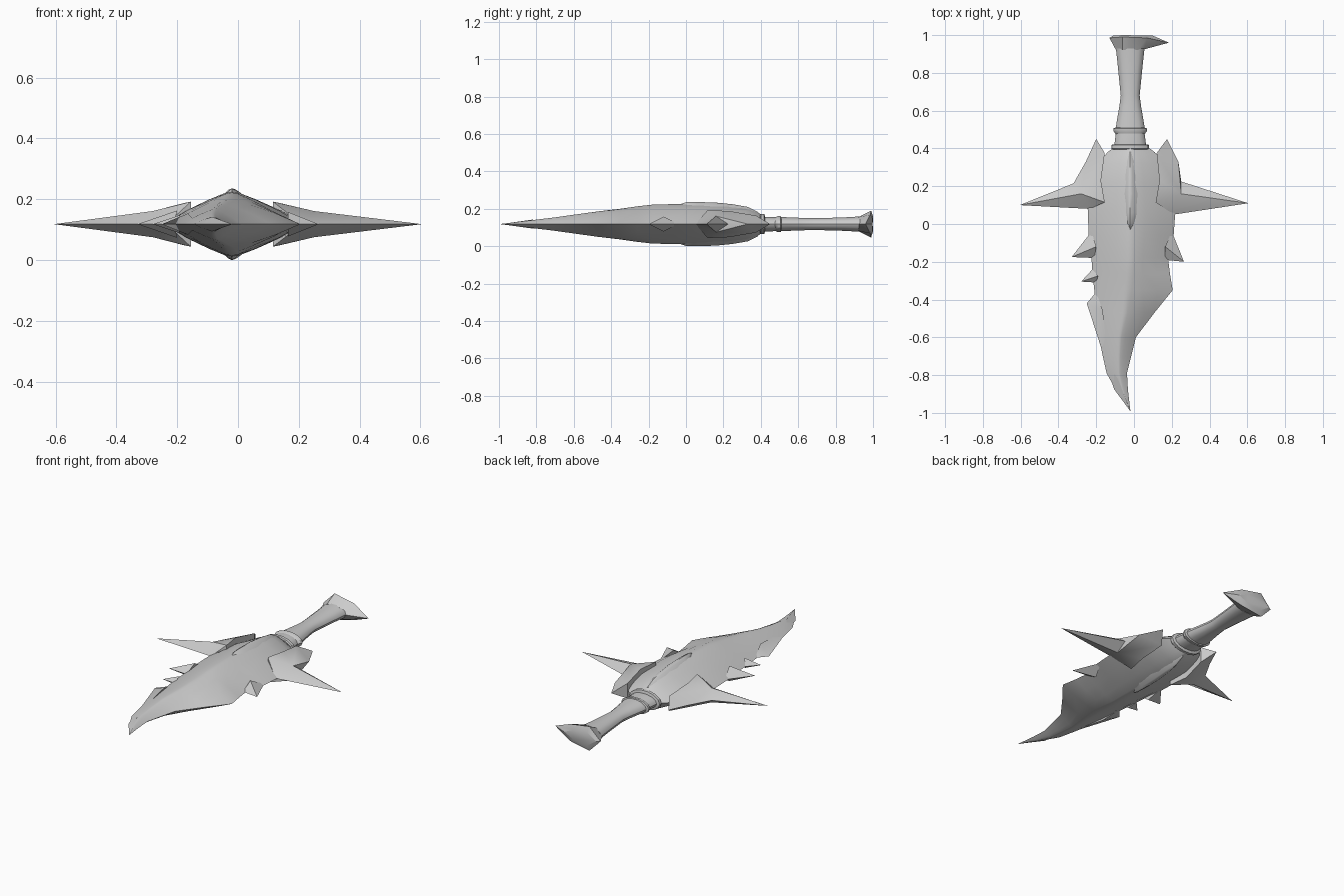
import bpy, bmesh, math
from mathutils import Vector

if "Cube" in bpy.data.objects:
    bpy.data.objects.remove(bpy.data.objects["Cube"])

Z = 0.118  # height of the flat symmetry plane
steel = bpy.data.materials.new("grey_steel")
steel.diffuse_color = (0.6, 0.6, 0.6, 1)
steel.use_nodes = True
steel.node_tree.nodes["Principled BSDF"].inputs["Base Color"].default_value = steel.diffuse_color


def finish(name, verts, faces, angle=35):
    me = bpy.data.meshes.new(name)
    me.from_pydata([(x, y, z + Z) for x, y, z in verts], [], faces)
    bm = bmesh.new()
    bm.from_mesh(me)
    bmesh.ops.remove_doubles(bm, verts=bm.verts, dist=0.0004)
    bmesh.ops.recalc_face_normals(bm, faces=bm.faces)
    bm.to_mesh(me)
    bm.free()
    me.materials.append(steel)
    ob = bpy.data.objects.new(name, me)
    bpy.context.collection.objects.link(ob)
    bpy.ops.object.select_all(action='DESELECT')
    ob.select_set(True)
    bpy.context.view_layer.objects.active = ob
    bpy.ops.object.shade_smooth_by_angle(angle=math.radians(angle))
    return ob


def loft(name, rings, angle=35):
    n = len(rings[0])
    verts = [p for r in rings for p in r]
    faces = [(k * n + i, k * n + (i + 1) % n, (k + 1) * n + (i + 1) % n, (k + 1) * n + i)
             for k in range(len(rings) - 1) for i in range(n)]
    faces += [tuple(range(n)), tuple(range(len(verts) - n, len(verts)))]
    return finish(name, verts, faces, angle)


def lens(y, left, right, mid, h, yl=None, yr=None):
    """Bulged diamond section; the two edges may sit at their own y."""
    yl = y if yl is None else yl
    yr = y if yr is None else yr
    top = []
    for f, g in ((0, 0), (.33, .42), (.67, .76), (.9, .96)):
        top.append((left + (mid - left) * f, yl + (y - yl) * f, h * g))
    top.append((mid, y, h))
    for f, g in ((.9, .96), (.67, .76), (.33, .42), (0, 0)):
        top.append((right + (mid - right) * f, yr + (y - yr) * f, h * g))
    return top + [(x, yy, -z) for x, yy, z in top[-2:0:-1]]


def oval(y, rx, rz, cx=-.02, n=14):
    return [(cx + rx * math.cos(a), y, rz * math.sin(a))
            for a in (2 * math.pi * i / n for i in range(n))]


# Blade: broad body running down to a hooked point
loft("blade", [lens(*s) for s in (
    (.41, -.10, .07, -.02, .045), (.38, -.14, .11, -.02, .065), (.32, -.19, .16, -.02, .086),
    (.22, -.23, .20, -.02, .10), (.08, -.245, .22, -.02, .107), (-.06, -.24, .21, -.02, .107),
    (-.18, -.225, .18, -.02, .104), (-.26, -.22, .19, -.025, .095),
    (-.35, -.21, .205, -.035, .082), (-.47, -.20, .108, -.05, .068),
    (-.60, -.185, .01, -.075, .05), (-.70, -.165, -.015, -.08, .036),
    (-.79, -.145, -.037, -.08, .025), (-.88, -.095, -.032, -.06, .014),
    (-.99, -.021, -.019, -.02, .001))], 40)

# Raised tongue over the root of the blade
loft("raised_tongue", [lens(*s) for s in (
    (-.035, -.03, 0, -.02, .105), (0, -.10, .08, -.02, .117), (.06, -.13, .12, -.02, .118),
    (.16, -.14, .12, -.02, .115), (.25, -.13, .10, -.02, .106), (.33, -.10, .07, -.02, .092),
    (.385, -.06, .03, -.02, .065))], 40)


# Guards: wing plates with a raised inner lip and a long side spike
def guard(name, p):
    """p: horn, three lip points, spike ridge, shoulder, notch, spike tip, heel."""
    n = len(p)
    top = [(0, 1, 5), (1, 2, 4), (1, 4, 5), (5, 4, 6), (6, 4, 7), (4, 8, 7), (2, 3, 4), (3, 8, 4)]
    verts = p + [(x, y, -z) for x, y, z in p]
    faces = top + [tuple(i + n for i in f) for f in top]
    faces += [(0, 1, 1 + n), (1, 2, 2 + n, 1 + n), (2, 3, 3 + n, 2 + n), (3, 8, 3 + n)]
    finish(name, verts, faces, 30)


guard("left_guard", [(-.20, .45, 0), (-.155, .375, .045), (-.175, .23, .07), (-.155, .115, .074),
                     (-.28, .16, .043), (-.255, .33, 0), (-.32, .215, 0), (-.605, .10, 0), (-.235, .08, 0)])
guard("right_guard", [(.175, .45, 0), (.12, .375, .045), (.135, .23, .07), (.115, .115, .074),
                      (.25, .16, .043), (.235, .33, 0), (.25, .225, 0), (.605, .11, 0), (.21, .05, 0)])


# Barbs along the cutting edges
def barb(name, a, b, tip, inner, h):
    verts = [(*a, 0), (*b, 0), (*tip, 0), (*inner, h), (*inner, -h)]
    finish(name, verts, [(0, 2, 3), (2, 1, 3), (1, 0, 3), (2, 0, 4), (1, 2, 4), (0, 1, 4)], 30)


barb("left_upper_barb", (-.225, -.04), (-.21, -.18), (-.33, -.175), (-.20, -.12), .045)
barb("left_middle_barb", (-.22, -.24), (-.20, -.31), (-.28, -.305), (-.19, -.275), .03)
barb("left_edge_fin", (-.20, -.36), (-.13, -.79), (-.25, -.42), (-.165, -.46), .035)
barb("right_barb", (.20, -.04), (.165, -.19), (.265, -.20), (.165, -.12), .04)
barb("point_fin", (-.155, -.72), (-.02, -.99), (-.105, -.875), (-.085, -.82), .024)

# Collar, neck and flared ring
loft("collar", [oval(.395, .095, .05), oval(.40, .10, .055),
                oval(.418, .10, .055), oval(.422, .09, .045)], 30)
loft("neck", [oval(.41, .085, .04), oval(.45, .08, .04), oval(.49, .075, .038)])
loft("flared_ring", [oval(.475, .075, .036), oval(.49, .088, .043),
                     oval(.506, .09, .044), oval(.51, .078, .036)], 30)

# Grip with a narrow waist
loft("grip", [oval(*s) for s in (
    (.50, .078, .039), (.55, .07, .037), (.62, .058, .034), (.68, .05, .033),
    (.76, .058, .034), (.85, .067, .037), (.93, .076, .042))])

# Pommel: hexagonal end plate drawn out to a beak on one side
end = [(.185, .96, 0), (.07, .985, .05), (-.06, .99, .072),
       (-.13, .985, 0), (-.06, .99, -.072), (.07, .985, -.05)]
base = [(.055, .925, 0), (.02, .92, .036), (-.06, .92, .037),
        (-.095, .92, 0), (-.06, .92, -.037), (.02, .92, -.036)]
back = [(.10, .997, 0), (.04, .998, .028), (-.05, 1.0, .04),
        (-.11, .998, 0), (-.05, 1.0, -.04), (.04, .998, -.028)]
loft("pommel", [base, end, back], 25)
